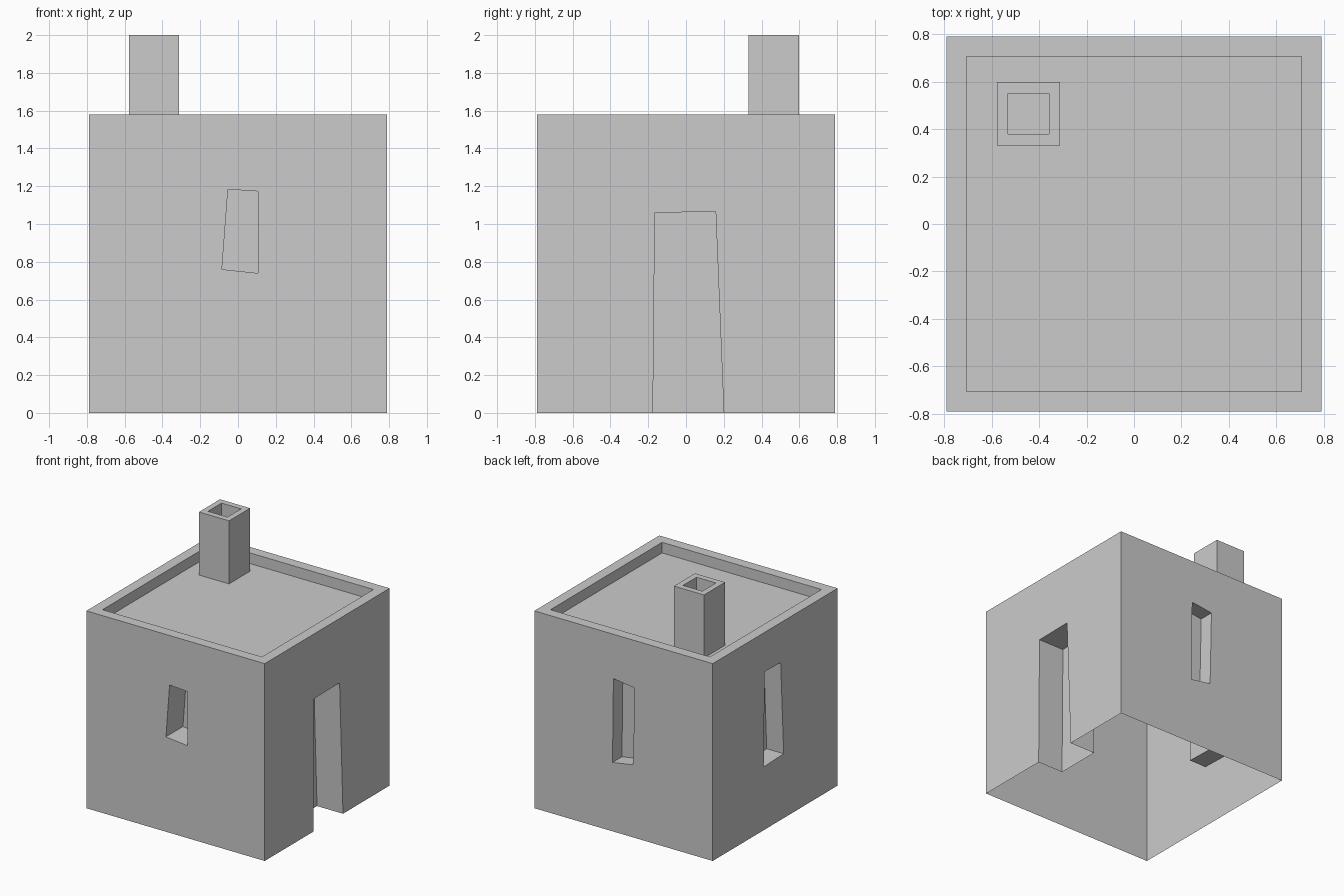
import bpy, bmesh
from math import radians
from mathutils import Matrix, Vector

if "Cube" in bpy.data.objects:
    bpy.data.objects.remove(bpy.data.objects["Cube"])

H = 0.79        # half width of the house
TOP = 1.58      # top of the parapet


def finish(bm, name):
    mesh = bpy.data.meshes.new(name)
    bm.to_mesh(mesh)
    bm.free()
    obj = bpy.data.objects.new(name, mesh)
    bpy.context.collection.objects.link(obj)
    return obj


def wall(name, turns, hole, depth, door=False):
    """Single-sheet wall with a crooked recess; hole is (u, z) from bottom left, anticlockwise."""
    bm = bmesh.new()
    rot = Matrix.Rotation(radians(90 * turns), 3, 'Z')

    def loop(points, y):
        return [bm.verts.new(rot @ Vector((u, y, z))) for u, z in points]

    outer = loop([(-H, 0), (H, 0), (H, TOP), (-H, TOP)], -H)
    rim = loop(hole, -H)
    back = loop(hole, -H + depth)
    for i in range(1 if door else 0, 4):     # a door is open at the bottom
        j = (i + 1) % 4
        bm.faces.new((outer[i], outer[j], rim[j], rim[i]))
        bm.faces.new((rim[i], rim[j], back[j], back[i]))
    bm.faces.new(back)
    return finish(bm, name)


def stacked_squares(name, cx, cy, levels):
    """Skin joining square loops given as (half size, z), capped at the last one."""
    bm = bmesh.new()
    loops = [[bm.verts.new((cx + sx * r, cy + sy * r, z))
              for sx, sy in ((-1, -1), (1, -1), (1, 1), (-1, 1))] for r, z in levels]
    for a, b in zip(loops, loops[1:]):
        for i in range(4):
            j = (i + 1) % 4
            bm.faces.new((a[i], a[j], b[j], b[i]))
    bm.faces.new(loops[-1])
    return finish(bm, name)


# Four walls, each with its own slightly crooked opening
wall("front_wall", 0, [(-0.085, 0.76), (0.105, 0.74), (0.105, 1.173), (-0.053, 1.183)], 0.215)
wall("right_wall_with_door", 1, [(-0.175, 0), (0.2, 0), (0.157, 1.065), (-0.165, 1.06)], 0.23, door=True)
wall("back_wall", 2, [(-0.098, 0.551), (0.085, 0.582), (0.098, 1.2), (-0.09, 1.225)], 0.12)
wall("left_wall", 3, [(-0.145, 0.508), (0.107, 0.516), (0.07, 1.26), (-0.133, 1.265)], 0.15)

# Parapet and sunken flat roof
stacked_squares("roof", 0, 0, [(H, TOP), (0.706, TOP), (0.706, 1.495)])

# Hollow chimney
stacked_squares("chimney", -0.445, 0.465,
                [(0.133, 1.495), (0.133, 2.0), (0.086, 2.0), (0.086, 1.8)])
